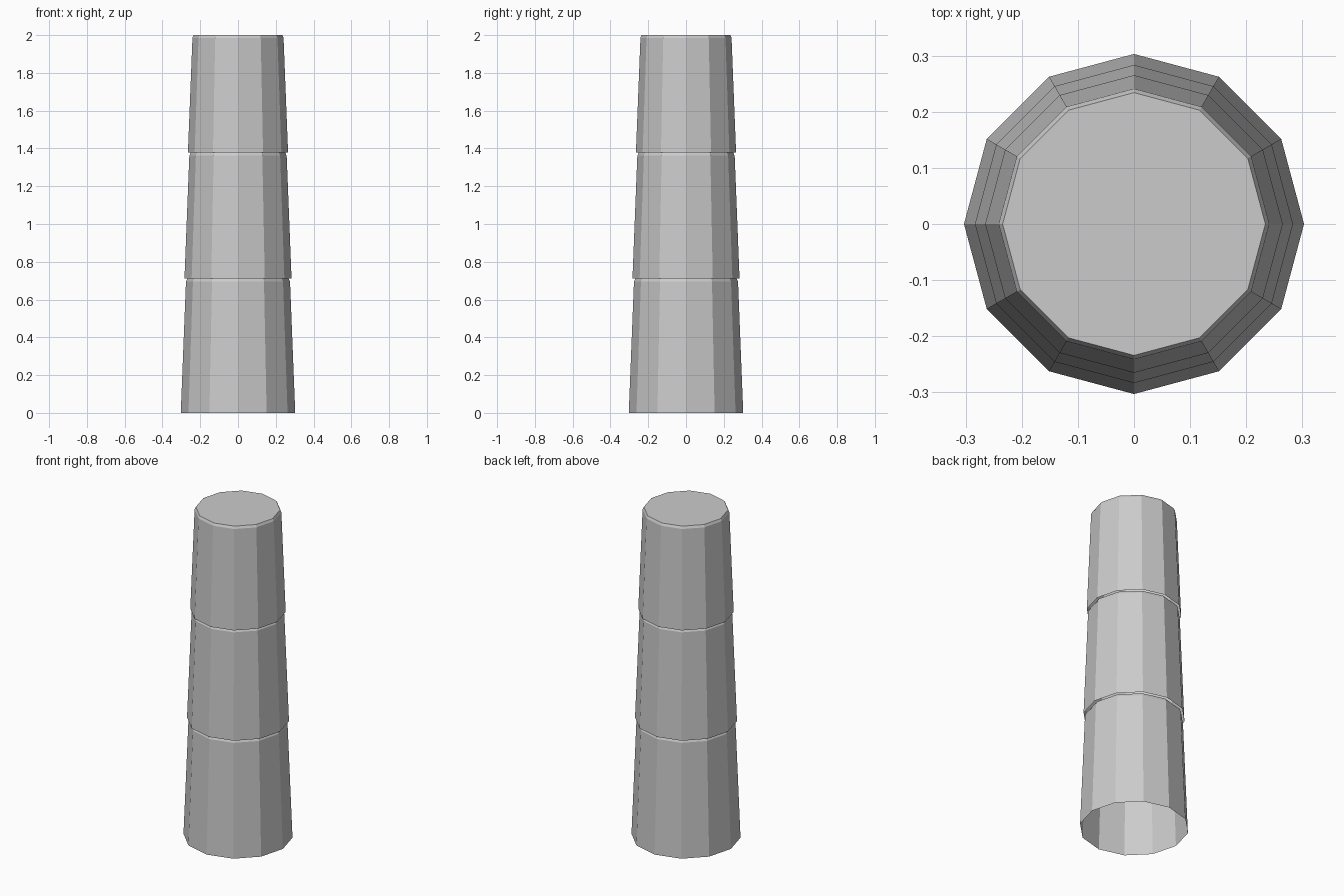
import bpy, bmesh
from math import cos, sin, pi

if "Cube" in bpy.data.objects:
    bpy.data.objects.remove(bpy.data.objects["Cube"])

SIDES = 12
RATIO = 0.9355                                   # each drum is a scaled copy of the one below
HEIGHT = 2 / (1 + RATIO + RATIO ** 2)
PROFILE = [(0.303, 0), (0.2755, HEIGHT - 0.0165), (0.2675, HEIGHT)]


def drum(name, z, s):
    """Tapered drum with chamfered, capped top and open base."""
    bm = bmesh.new()
    rings = [[bm.verts.new((r * s * cos(2 * pi * i / SIDES),
                            r * s * sin(2 * pi * i / SIDES), z + h * s))
              for i in range(SIDES)] for r, h in PROFILE]
    for a, b in zip(rings, rings[1:]):
        for i in range(SIDES):
            j = (i + 1) % SIDES
            bm.faces.new((a[i], a[j], b[j], b[i]))
    bm.faces.new(rings[-1])
    mesh = bpy.data.meshes.new(name)
    bm.to_mesh(mesh)
    bm.free()
    bpy.context.collection.objects.link(bpy.data.objects.new(name, mesh))


# Three stacked drums
z, s = 0.0, 1.0
for name in ("lower_drum", "middle_drum", "upper_drum"):
    drum(name, z, s)
    z += HEIGHT * s
    s *= RATIO
